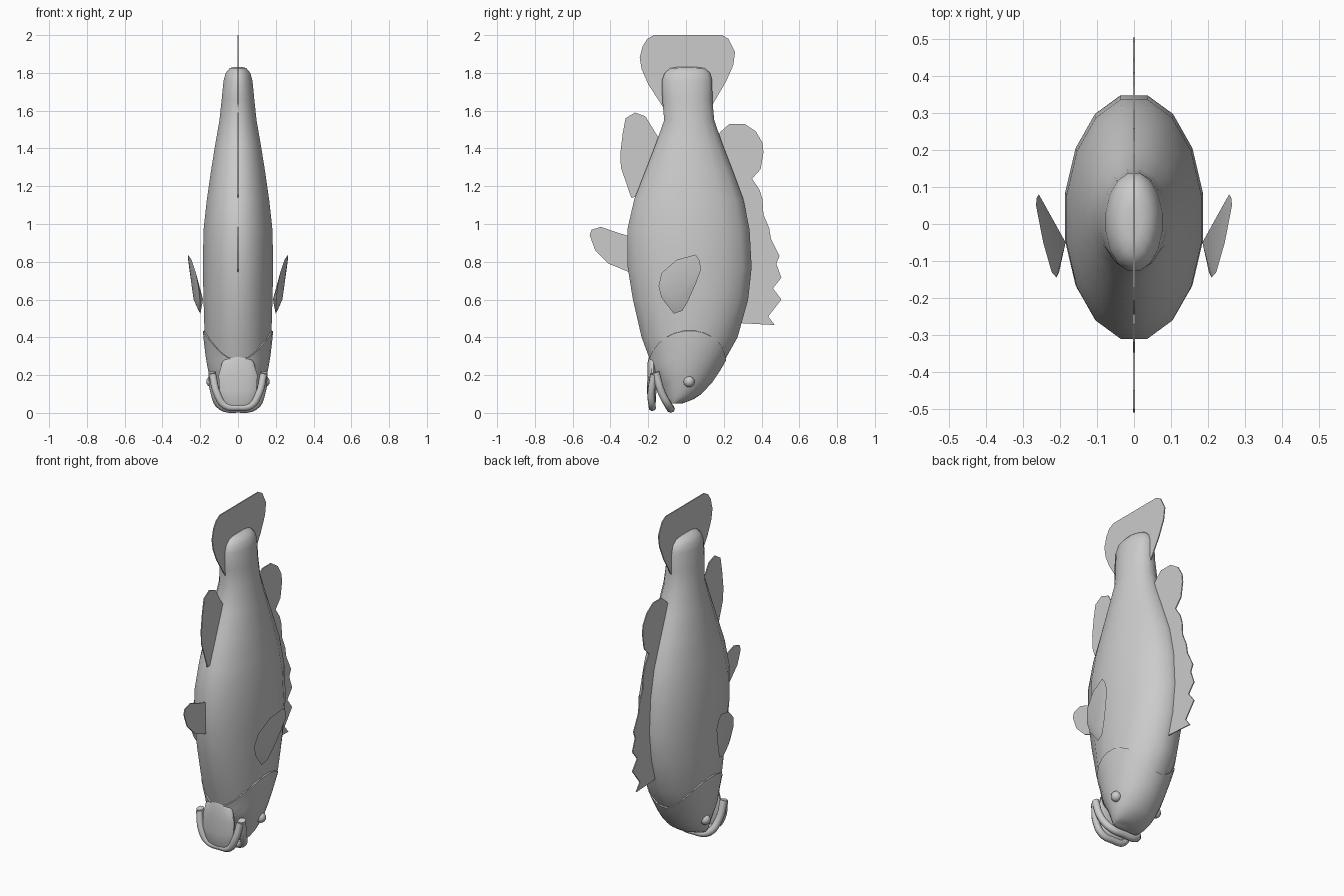
import bpy
from math import sin, cos, pi

if "Cube" in bpy.data.objects:
    bpy.data.objects.remove(bpy.data.objects["Cube"])

# cross-sections: z, y min, y max, half width in x
SEC = [(0.05, -.10, -.02, .085), (0.07, -.11, .035, .105), (0.10, -.12, .08, .12),
       (0.16, -.145, .135, .14), (0.22, -.185, .175, .155), (0.29, -.198, .215, .167),
       (0.40, -.24, .278, .18), (0.60, -.287, .335, .186), (0.77, -.315, .354, .19),
       (0.97, -.317, .343, .186), (1.13, -.28, .31, .168), (1.28, -.22, .253, .146),
       (1.42, -.165, .198, .123), (1.55, -.118, .152, .1), (1.66, -.128, .142, .088),
       (1.76, -.13, .141, .078), (1.80, -.115, .13, .066), (1.825, -.085, .1, .045),
       (1.832, -.04, .05, .02)]


def section(z):
    z = min(max(z, SEC[0][0]), SEC[-1][0])
    for a, b in zip(SEC, SEC[1:]):
        if z <= b[0]:
            t = (z - a[0]) / (b[0] - a[0])
            return [a[i] + (b[i] - a[i]) * t for i in (1, 2, 3)]


def body_point(ang, z, scale=1.0):
    lo, hi, w = section(z)
    return (w * cos(ang) * scale, (lo + hi) / 2 + (hi - lo) / 2 * sin(ang) * scale, z)


def make(name, verts, faces, smooth=True):
    me = bpy.data.meshes.new(name)
    me.from_pydata(verts, [], faces)
    ob = bpy.data.objects.new(name, me)
    bpy.context.collection.objects.link(ob)
    if smooth:
        bpy.ops.object.select_all(action='DESELECT')
        ob.select_set(True)
        bpy.context.view_layer.objects.active = ob
        bpy.ops.object.shade_smooth_by_angle(angle=0.7)
    return ob


def loft(name, rings):
    n = len(rings[0])
    verts = [p for r in rings for p in r]
    faces = [(k * n + i, k * n + (i + 1) % n, (k + 1) * n + (i + 1) % n, (k + 1) * n + i)
             for k in range(len(rings) - 1) for i in range(n)]
    faces += [tuple(reversed(range(n))), tuple(range(len(verts) - n, len(verts)))]
    return make(name, verts, faces)


# body: sixteen-sided loft from behind the gills to the tail root
A16 = [pi / 16 + i * pi / 8 for i in range(16)]
loft("body", [[body_point(a, s[0], .97 if s[0] < .25 else 1) for a in A16]
              for s in SEC if s[0] > .2])

# head with gill covers: its back edge sweeps up along the flanks
A32 = [pi / 32 + i * pi / 16 for i in range(32)]


def edge(a):
    return .275 + .16 * cos(a) ** 2


rings = []
for t in (0, .04, .1, .2, .35, .5, .65, .8, .92, 1):
    rings.append([body_point(a, .05 + (edge(a) - .05) * t, 1.025) for a in A32])
rings.append([body_point(a, edge(a) + .005, .95) for a in A32])
loft("head", rings)

# lower jaw plate
jaw = [(.025, -.178, .055, .012), (.05, -.18, .085, .02), (.12, -.182, .1, .026),
       (.2, -.178, .105, .026), (.27, -.178, .085, .025), (.30, -.175, .05, .02)]
loft("lower_jaw", [[(w * cos(a), y + d * sin(a), z) for a in A16] for z, y, w, d in jaw])


# lips: mirrored tubes
def lip(name, half, radius):
    pts = half + [(-x, y, z) for x, y, z in reversed(half[:-1])]
    cu = bpy.data.curves.new(name, 'CURVE')
    cu.dimensions = '3D'
    cu.bevel_depth = radius
    cu.bevel_resolution = 2
    cu.use_fill_caps = True
    sp = cu.splines.new('BEZIER')
    sp.bezier_points.add(len(pts) - 1)
    sp.resolution_u = 4
    for bp, p in zip(sp.bezier_points, pts):
        bp.co = p
        bp.handle_left_type = bp.handle_right_type = 'AUTO'
    bpy.context.collection.objects.link(bpy.data.objects.new(name, cu))


lip("upper_lip", [(.137, -.16, .215), (.127, -.13, .11), (.088, -.09, .035), (0, -.08, .022)], .021)
lip("lower_lip", [(.135, -.17, .205), (.11, -.185, .1), (.07, -.18, .04), (0, -.178, .03)], .02)


# flat fins in the y-z plane
def fin(name, pts):
    ob = make(name, [(0, y, z) for y, z in pts], [tuple(range(len(pts)))], False)
    m = ob.modifiers.new("thickness", 'SOLIDIFY')
    m.thickness = .006
    m.offset = 0


fin("tail_fin", [(-.11, 1.6), (-.135, 1.64), (-.2, 1.74), (-.235, 1.82), (-.245, 1.88), (-.23, 1.94),
                 (-.205, 1.98), (-.17, 2), (.19, 2), (.225, 1.98), (.26, 1.91), (.25, 1.84),
                 (.21, 1.75), (.145, 1.64), (.11, 1.6)])
fin("dorsal_fin", [(.16, 1.46), (.185, 1.49), (.23, 1.53), (.31, 1.53), (.37, 1.49), (.405, 1.43),
                   (.41, 1.38), (.395, 1.29), (.35, 1.24), (.39, 1.18), (.405, 1.13), (.41, 1.05),
                   (.44, .98), (.45, .92), (.495, .83), (.478, .79), (.505, .715), (.46, .66),
                   (.505, .6), (.435, .51), (.47, .465), (.29, .475), (.26, .8), (.2, 1.2)])
fin("anal_fin", [(-.13, 1.44), (-.16, 1.48), (-.215, 1.57), (-.27, 1.59), (-.32, 1.56), (-.335, 1.48),
                 (-.347, 1.38), (-.345, 1.3), (-.29, 1.14), (-.2, 1.15)])
fin("pelvic_fin", [(-.3, .935), (-.38, .96), (-.45, .985), (-.5, .97), (-.51, .94), (-.48, .86),
                   (-.41, .79), (-.3, .745), (-.25, .84)])

# pectoral fins: shallow shells, thick at the root
PEC = [(-.065, .525), (-.02, .54), (.01, .59), (.05, .68), (.08, .76), (.07, .81), (.05, .838),
       (-.05, .81), (-.13, .74), (-.145, .67), (-.13, .61)]
for side, s in (("right", 1), ("left", -1)):
    n = len(PEC)
    v = [(s * (.2 + .15 * (y + .06) + .155 * (z - .525)), y, z) for y, z in PEC]
    v += [(s * .235, -.06, .6), (s * .185, -.05, .6)]
    f = [(i, (i + 1) % n, n) for i in range(n)] + [((i + 1) % n, i, n + 1) for i in range(n)]
    make(side + "_pectoral_fin", v, f if s > 0 else [t[::-1] for t in f])

    # eye
    bpy.ops.mesh.primitive_uv_sphere_add(segments=12, ring_count=8, radius=.03,
                                         location=(s * .138, .016, .166))
    bpy.context.object.name = side + "_eye"
    bpy.ops.object.shade_smooth()
